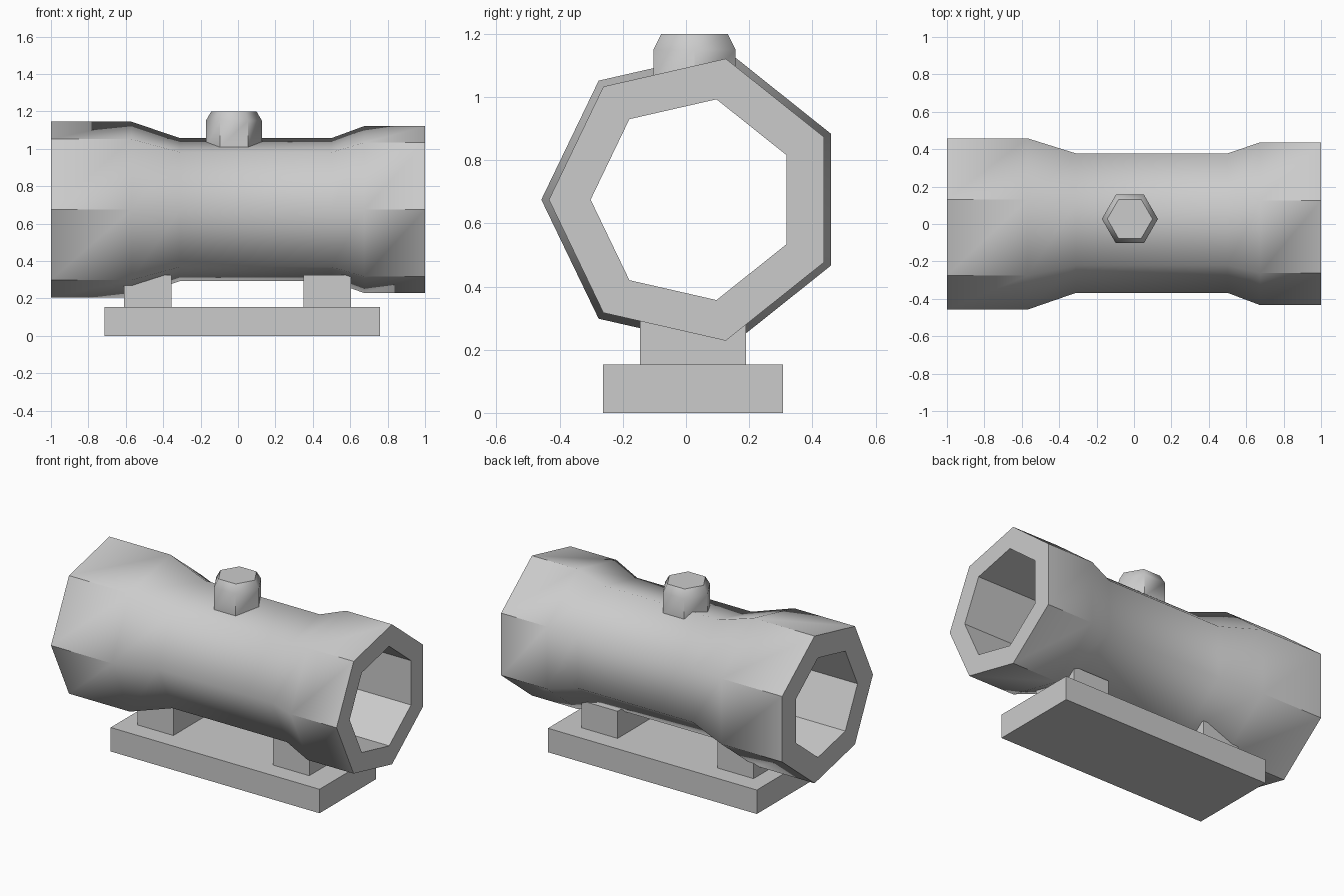
import bpy
import bmesh
from math import cos, sin, pi

if "Cube" in bpy.data.objects:
    bpy.data.objects.remove(bpy.data.objects["Cube"], do_unlink=True)

GREY = (0.6, 0.6, 0.6, 1)
grey = bpy.data.materials.new("plain grey")
grey.use_nodes = True
grey.diffuse_color = GREY
grey.node_tree.nodes["Principled BSDF"].inputs["Base Color"].default_value = GREY


def finish(name, bm):
    bmesh.ops.recalc_face_normals(bm, faces=bm.faces)
    mesh = bpy.data.meshes.new(name)
    bm.to_mesh(mesh)
    bm.free()
    mesh.materials.append(grey)
    obj = bpy.data.objects.new(name, mesh)
    bpy.context.collection.objects.link(obj)
    return obj


def skin(bm, a, b, smooth, sharp_sides):
    """Join two rings with quads, optionally creasing the lengthwise edges."""
    n = len(a)
    for i in range(n):
        j = (i + 1) % n
        face = bm.faces.new((a[i], a[j], b[j], b[i]))
        face.smooth = smooth
    for i in range(n):
        bm.edges.get((a[i], b[i])).smooth = not sharp_sides


def crease_ring(bm, ring):
    for i, v in enumerate(ring):
        bm.edges.get((v, ring[i - 1])).smooth = False


def box(name, x, y, z):
    bm = bmesh.new()
    bmesh.ops.create_cube(bm, size=1)
    for v in bm.verts:
        v.co = [(r[0] + r[1]) / 2 + c * (r[1] - r[0]) for c, r in zip(v.co, (x, y, z))]
    return finish(name, bm)


# Seven-sided hollow pipe with flared ends
bm = bmesh.new()


def pipe_ring(x, r):
    return [bm.verts.new((x, 0.024 - r * cos(2 * pi * i / 7), 0.675 + r * sin(2 * pi * i / 7)))
            for i in range(7)]


profile = [(-1, 0.482), (-0.57, 0.482), (-0.31, 0.392),
           (0.5, 0.392), (0.675, 0.458), (1, 0.458)]
outer = [pipe_ring(x, r) for x, r in profile]
inner = [pipe_ring(x, 0.326) for x in (-1, 1)]
last = len(outer) - 2
for i in range(last + 1):
    skin(bm, outer[i], outer[i + 1], True, i in (0, last))
skin(bm, inner[0], inner[1], False, True)
for o, n in ((outer[0], inner[0]), (outer[-1], inner[1])):
    skin(bm, o, n, False, False)
    crease_ring(bm, o)
    crease_ring(bm, n)
finish("pipe", bm)

# Six-sided cap with a chamfered top
bm = bmesh.new()
rings = [[bm.verts.new((-0.022 + r * cos(pi * i / 3), 0.027 + r * sin(pi * i / 3), z))
          for i in range(6)]
         for r, z in ((0.15, 1.01), (0.15, 1.15), (0.121, 1.2))]
skin(bm, rings[0], rings[1], True, True)
skin(bm, rings[1], rings[2], True, False)
for ring in (rings[0], rings[2]):
    bm.faces.new(ring)
    crease_ring(bm, ring)
finish("top_cap", bm)

# Base plate and the two supports
box("base_plate", (-0.715, 0.76), (-0.263, 0.307), (0, 0.153))
for name, x in (("right_support", (-0.61, -0.355)), ("left_support", (0.35, 0.605))):
    box(name, x, (-0.145, 0.19), (0.15, 0.326))
